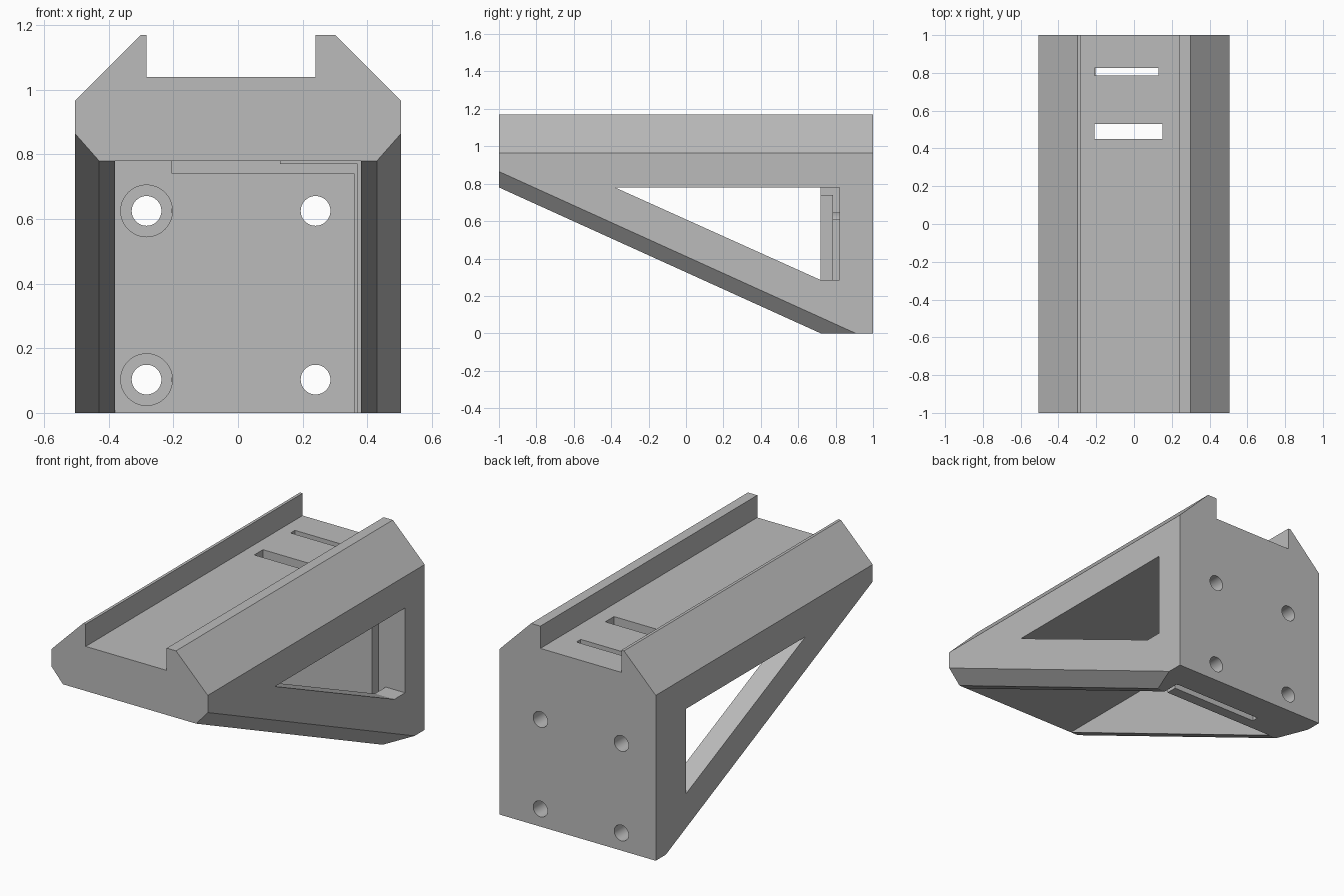
import bpy, bmesh
from mathutils import Vector, Matrix

if "Cube" in bpy.data.objects:
    bpy.data.objects.remove(bpy.data.objects["Cube"])

grey = bpy.data.materials.new("light grey plastic")
grey.diffuse_color = (0.5, 0.5, 0.5, 1)
grey.use_nodes = True
grey.node_tree.nodes["Principled BSDF"].inputs["Base Color"].default_value = grey.diffuse_color


def finish(name, bm):
    bmesh.ops.recalc_face_normals(bm, faces=bm.faces)
    me = bpy.data.meshes.new(name)
    bm.to_mesh(me)
    bm.free()
    ob = bpy.data.objects.new(name, me)
    bpy.context.collection.objects.link(ob)
    return ob


def prism(name, points, to_3d, a, b):
    """Extrude a closed profile from level a to level b."""
    bm = bmesh.new()
    rings = [[bm.verts.new(to_3d(p, q, lev)) for p, q in points] for lev in (a, b)]
    n = len(points)
    for r in rings:
        bm.faces.new(r)
    for i in range(n):
        j = (i + 1) % n
        bm.faces.new((rings[0][i], rings[0][j], rings[1][j], rings[1][i]))
    return finish(name, bm)


def box(name, x0, x1, y0, y1, z0, z1):
    return prism(name, [(x0, y0), (x1, y0), (x1, y1), (x0, y1)],
                 lambda p, q, l: (p, q, l), z0, z1)


def side_prism(name, points, x0, x1):
    return prism(name, points, lambda p, q, l: (l, p, q), x0, x1)


def cylinder(name, x, z, r, y0, y1):
    bm = bmesh.new()
    m = Matrix.Translation((x, (y0 + y1) / 2, z)) @ Matrix.Rotation(1.5707963, 4, 'X')
    bmesh.ops.create_cone(bm, cap_ends=True, segments=48, radius1=r, radius2=r,
                          depth=y1 - y0, matrix=m)
    return finish(name, bm)


# Bracket body: rail profile along y, with the cable channel on top
profile = [(-.505, 0), (.505, 0), (.505, .965), (.30, 1.17), (.24, 1.17), (.24, 1.04),
           (-.283, 1.04), (-.283, 1.17), (-.30, 1.17), (-.505, .965)]
body = prism("bracket_body", profile, lambda p, q, l: (p, l, q), -1, 1)

# Sloping underside and its two chamfers
bm = bmesh.new()
bm.from_mesh(body.data)
planes = [((0, -1, .78), (0, .72, 0), (1, -1, .78))]
for s in (-1, 1):
    planes.append(((s * .43, -1, .78), (s * .43, .72, 0), (s * .505, -1, .865)))
for pts in planes:
    a, b, c = map(Vector, pts)
    no = (b - a).cross(c - a).normalized()
    if no.z > 0:
        no.negate()
    res = bmesh.ops.bisect_plane(bm, geom=bm.verts[:] + bm.edges[:] + bm.faces[:],
                                 dist=1e-5, plane_co=a, plane_no=no, clear_outer=True)
    cut = [e for e in res["geom_cut"] if isinstance(e, bmesh.types.BMEdge)]
    bmesh.ops.holes_fill(bm, edges=[e for e in cut if e.is_boundary], sides=0)
bmesh.ops.recalc_face_normals(bm, faces=bm.faces)
bm.to_mesh(body.data)
bm.free()

# Cavity, side windows, tie slots and clamp recesses
cutters = [
    box("cavity_cutter", -.38, .38, -1.2, .72, -.2, .78),
    side_prism("left_window_cutter", [(-.38, .78), (.72, .285), (.72, .78)], -.7, -.3),
    side_prism("right_window_cutter",
               [(-.38, .78), (.72, .285), (.82, .285), (.82, .78)], .36, .7),
    box("side_recess_cutter", .36, .38, .6, .82, -.2, .78),
    box("top_recess_cutter", -.205, .37, .6, .82, .74, .78),
    box("plate_slot_cutter", -.205, .37, .785, .825, -.2, .77),
    box("rear_slot_cutter", -.21, .13, .785, .825, .7, 1.1),
    box("front_slot_cutter", -.21, .15, .45, .53, .7, 1.1),
]
# Screw holes, with counterbores on the left pair
for z in (.103, .625):
    for x in (-.283, .24):
        cutters.append(cylinder("screw_hole_cutter", x, z, .046, .6, 1.2))
    cutters.append(cylinder("counterbore_cutter", -.283, z, .08, .6, .82))

for c in cutters:
    c.hide_render = True
    m = body.modifiers.new(c.name, 'BOOLEAN')
    m.operation = 'DIFFERENCE'
    m.solver = 'EXACT'
    m.object = c

# Apply the cuts and remove the helpers
dg = bpy.context.evaluated_depsgraph_get()
mesh = bpy.data.meshes.new_from_object(body.evaluated_get(dg))
body.modifiers.clear()
body.data = mesh
for c in cutters:
    bpy.data.objects.remove(c)
mesh.materials.clear()
mesh.materials.append(grey)

# Smooth the screw hole walls only
bpy.context.view_layer.objects.active = body
body.select_set(True)
bpy.ops.object.shade_smooth_by_angle(angle=0.3)
